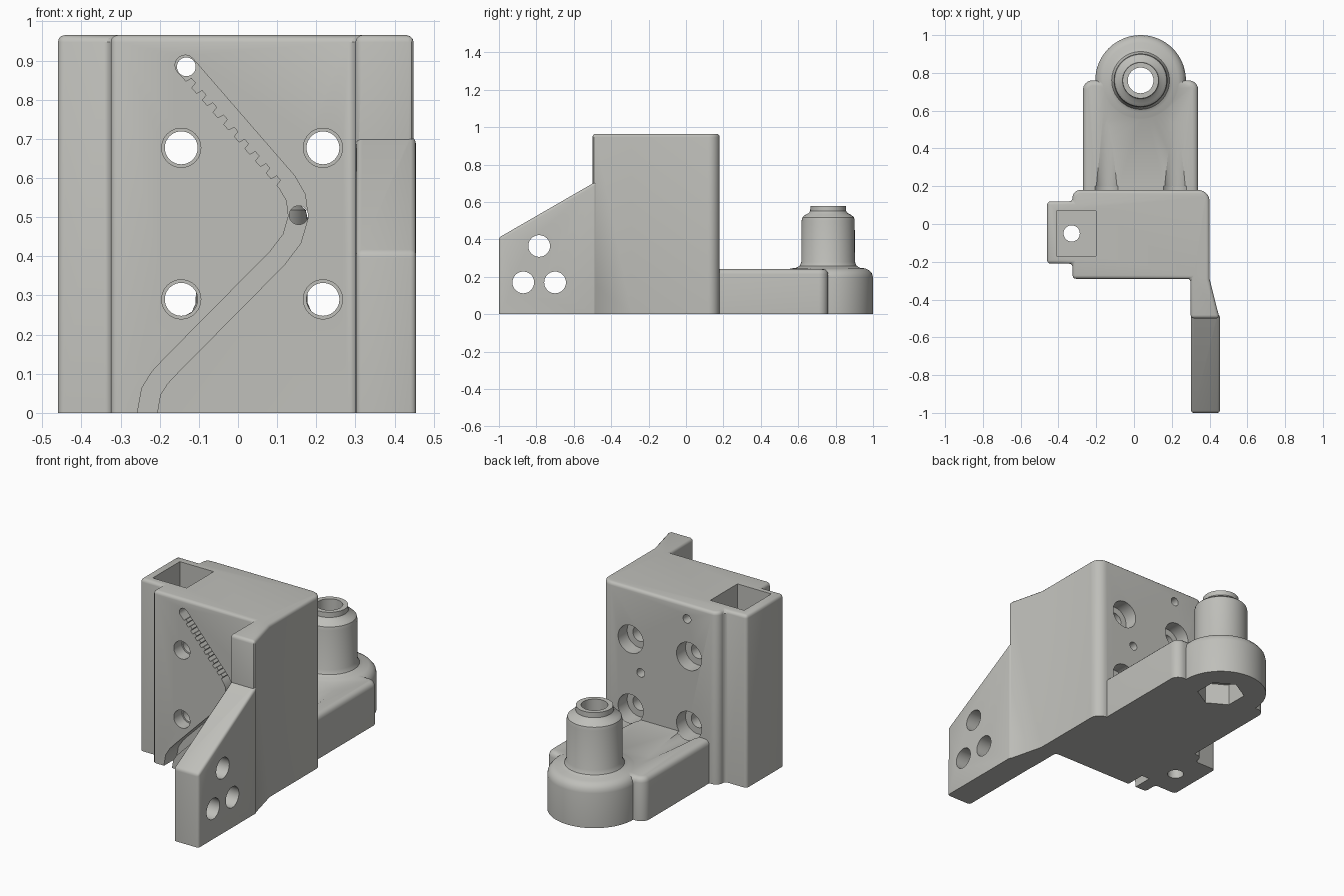
import bpy, bmesh, math
from mathutils import Vector, Matrix

if "Cube" in bpy.data.objects:
    bpy.data.objects.remove(bpy.data.objects["Cube"])

grey = bpy.data.materials.new("warm_grey")
grey.diffuse_color = (0.52, 0.52, 0.49, 1)
grey.use_nodes = True
grey.node_tree.nodes["Principled BSDF"].inputs["Base Color"].default_value = grey.diffuse_color


def add(name, bm):
    bmesh.ops.recalc_face_normals(bm, faces=bm.faces[:])
    me = bpy.data.meshes.new(name)
    bm.to_mesh(me)
    bm.free()
    me.materials.append(grey)
    ob = bpy.data.objects.new(name, me)
    bpy.context.collection.objects.link(ob)
    return ob


def rounded(pts, n=8):
    """Outline from (u, v[, radius]) corners."""
    out = []
    for i, p in enumerate(pts):
        c = Vector(p[:2])
        if len(p) < 3:
            out.append(c)
            continue
        a = (Vector(pts[i - 1][:2]) - c).normalized()
        b = (Vector(pts[(i + 1) % len(pts)][:2]) - c).normalized()
        centre = c + (a + b) * p[2]          # right-angled corners
        for k in range(n + 1):
            t = k / n * math.pi / 2
            out.append(centre - b * p[2] * math.cos(t) - a * p[2] * math.sin(t))
    return out


def prism(name, pts, axis, lo, hi, bevel=0):
    """Extrude an outline along x, y or z; round every sharp edge above the floor."""
    place = {"x": lambda u, v, w: (w, u, v),
             "y": lambda u, v, w: (u, w, v),
             "z": lambda u, v, w: (u, v, w)}[axis]
    bm = bmesh.new()
    rings = [[bm.verts.new(place(u, v, w)) for u, v in pts] for w in (lo, hi)]
    n = len(pts)
    for r in rings:
        bm.faces.new(r)
    for i in range(n):
        j = (i + 1) % n
        bm.faces.new((rings[0][i], rings[0][j], rings[1][j], rings[1][i]))
    bmesh.ops.recalc_face_normals(bm, faces=bm.faces[:])
    if bevel:
        edges = [e for e in bm.edges if e.calc_face_angle(0) > 0.4
                 and max(v.co.z for v in e.verts) > 0.001]
        bmesh.ops.bevel(bm, geom=edges, offset=bevel, segments=3,
                        profile=0.5, affect="EDGES", clamp_overlap=True)
    return add(name, bm)


def rod(name, start, end, r1, r2=None, sides=40):
    """Cylinder or cone between two points."""
    a, b = Vector(start), Vector(end)
    bm = bmesh.new()
    rot = (b - a).to_track_quat("Z", "Y").to_matrix().to_4x4()
    bmesh.ops.create_cone(bm, cap_ends=True, segments=sides, radius1=r1,
                          radius2=r1 if r2 is None else r2, depth=(b - a).length,
                          matrix=Matrix.Translation((a + b) / 2) @ rot)
    return add(name, bm)


def lathe(name, profile, cx, cy, n=64):
    bm = bmesh.new()
    rings = []
    for r, z in profile:
        rings.append([bm.verts.new((cx + r * math.cos(2 * math.pi * i / n),
                                    cy + r * math.sin(2 * math.pi * i / n), z))
                      for i in range(n)])
    for a, b in zip(rings, rings[1:]):
        for i in range(n):
            j = (i + 1) % n
            bm.faces.new((a[i], a[j], b[j], b[i]))
    bm.faces.new(rings[0])
    bm.faces.new(rings[-1])
    return add(name, bm)


def combine(target, tool, op):
    m = target.modifiers.new(op.lower(), "BOOLEAN")
    m.operation, m.solver, m.object = op, "EXACT", tool
    bpy.context.view_layer.objects.active = target
    bpy.ops.object.modifier_apply(modifier=m.name)
    bpy.data.objects.remove(tool)


def rect(u0, u1, v0, v1):
    return [(u0, v0), (u1, v0), (u1, v1), (u0, v1)]


# Carriage block with the side tube and the root of the arm
block = prism("carriage_block", rounded([
    (-0.325, -0.29), (0.30, -0.29), (0.30, -0.5), (0.453, -0.5), (0.40, -0.29),
    (0.40, 0.18, 0.06), (-0.325, 0.18, 0.04), (-0.325, 0.12), (-0.46, 0.12),
    (-0.46, -0.21), (-0.325, -0.21)]), "z", 0, 0.965, 0.018)

# Sloped arm reaching forward
arm = prism("front_arm", [(-1, 0), (-0.48, 0), (-0.48, 0.71), (-1, 0.41)],
            "x", 0.302, 0.455, 0.014)

# Rear foot and round stepped post
foot = prism("rear_foot", rounded([(-0.27, 0.1), (0.34, 0.1),
             (0.34, 0.76, 0.05), (-0.27, 0.76, 0.05)]), "z", 0, 0.242, 0.028)
PX, PY = 0.035, 0.76
post = lathe("post", [
    (0.24, 0), (0.24, 0.195), (0.235, 0.217), (0.221, 0.234), (0.2, 0.245),
    (0.172, 0.248), (0.153, 0.258), (0.143, 0.28), (0.142, 0.5), (0.138, 0.518),
    (0.125, 0.53), (0.105, 0.54), (0.096, 0.552), (0.095, 0.58)], PX, PY)
for part in (arm, foot, post):
    combine(block, part, "UNION")

cutters = []

# Bolt holes with counterbores on the back
for x in (-0.145, 0.217):
    for z in (0.29, 0.677):
        cutters += [rod("bolt_front", (x, -0.4, z), (x, -0.22, z), 0.05),
                    rod("bolt_bore", (x, -0.3, z), (x, 0.15, z), 0.042),
                    rod("bolt_head", (x, 0.1, z), (x, 0.2, z), 0.078)]
    # Tapered tool relief across the foot
    cutters.append(rod("tool_relief", (x, 0.17, 0.29), (x, 0.62, 0.29), 0.075, 0.042))

# Square socket in the side tube with a drain hole
cutters += [prism("socket", rect(-0.41, -0.2, -0.17, 0.07), "z", 0.1, 1.1),
            rod("drain", (-0.33, -0.05, -0.1), (-0.33, -0.05, 0.2), 0.043)]

# Three holes through the arm
for y, z in ((-0.785, 0.365), (-0.87, 0.17), (-0.70, 0.17)):
    cutters.append(rod("arm_hole", (0.2, y, z), (0.6, y, z), 0.058))

# Post bore and hexagonal nut pocket
cutters += [rod("post_bore", (PX, PY, -0.1), (PX, PY, 0.7), 0.068),
            rod("nut_pocket", (PX, PY, -0.1), (PX, PY, 0.12), 0.125, sides=6)]

# Belt groove: a bent strip whose upper stretch is toothed on one side
path = [Vector(p) for p in (
    (-0.23, -0.03), (-0.23, 0.01), (-0.222, 0.055), (-0.2, 0.09), (-0.17, 0.122),
    (0.10, 0.395), (0.138, 0.445), (0.154, 0.5), (0.148, 0.55), (0.125, 0.59))]
end = Vector((-0.135, 0.888))
left, right = [], []
for i, p in enumerate(path):
    nxt = path[i + 1] if i + 1 < len(path) else end
    d = (nxt - path[max(i - 1, 0)]).normalized()
    nrm = Vector((d.y, -d.x)) * 0.025
    right.append(p + nrm)
    left.append(p - nrm)
run = end - path[-1]
d = run.normalized()
nrm = Vector((d.y, -d.x))
TEETH = 9
for k in range(TEETH):
    for f, off in ((0.25, 0.025), (0.32, 0.009), (0.72, 0.009), (0.8, 0.025)):
        left.append(path[-1] + run * ((k + f) / TEETH * 0.94) - nrm * off)
for k in range(9):
    t = math.pi * k / 8
    right.append(end + nrm * 0.026 * math.cos(t) + d * 0.026 * math.sin(t))
cutters.append(prism("belt_groove", right + left[::-1], "y", -0.4, -0.178))

# Small through holes at the groove's end and bend
for x, z in ((-0.132, 0.884), (0.155, 0.505)):
    cutters.append(rod("pin_hole", (x, -0.4, z), (x, 0.3, z), 0.024))

for c in cutters:
    combine(block, c, "DIFFERENCE")

bpy.ops.object.select_all(action="DESELECT")
block.select_set(True)
bpy.context.view_layer.objects.active = block
bpy.ops.object.shade_smooth_by_angle(angle=math.radians(32))
